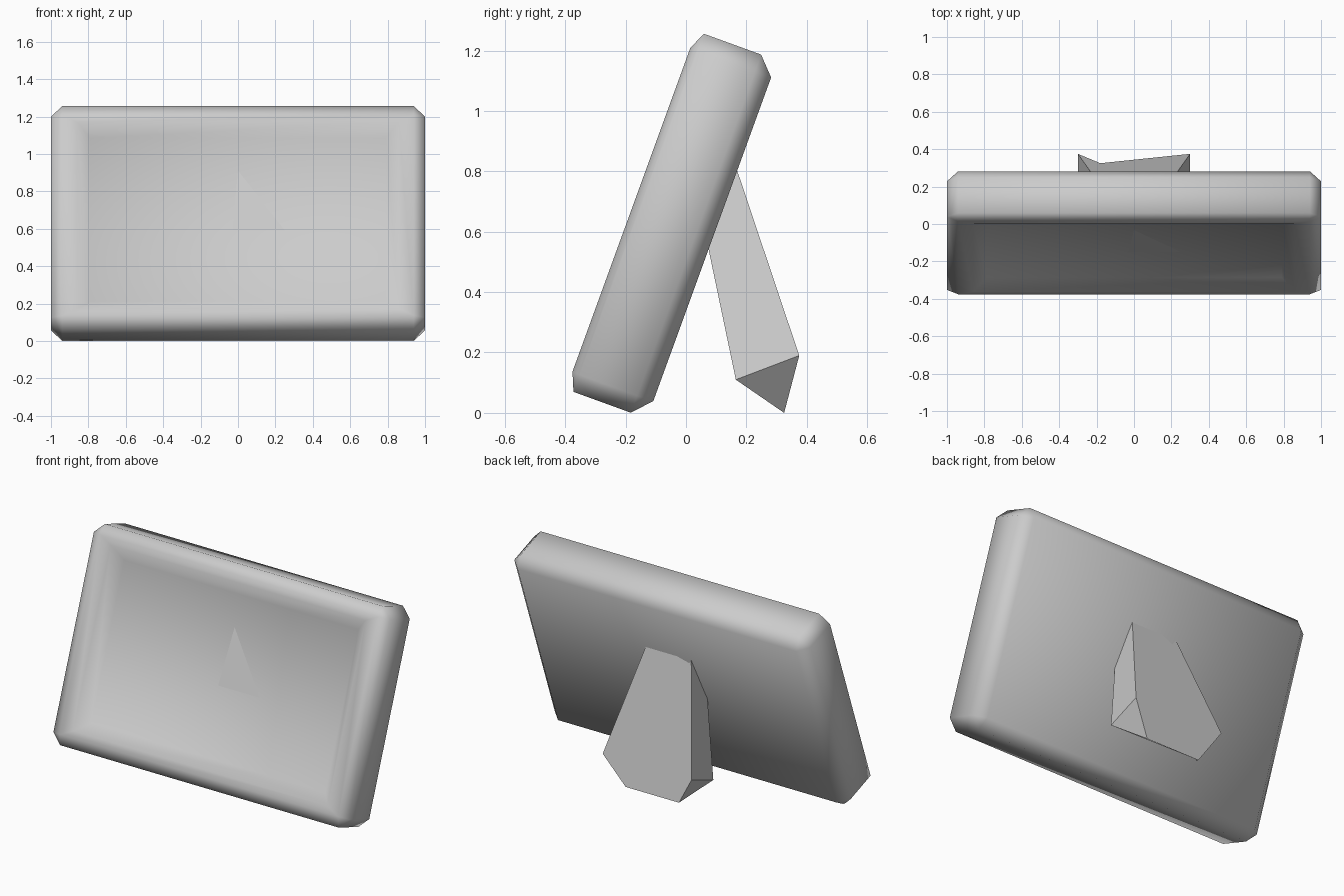
import bpy, bmesh, math
from mathutils import Matrix

cube = bpy.data.objects.get("Cube")
if cube:
    bpy.data.objects.remove(cube, do_unlink=True)

grey = bpy.data.materials.new("light grey")
grey.use_nodes = True
grey.diffuse_color = (0.6, 0.6, 0.6, 1)
grey.node_tree.nodes["Principled BSDF"].inputs["Base Color"].default_value = (0.6, 0.6, 0.6, 1)

# Lean the frame back 20 degrees about the x axis
LEAN = Matrix.Rotation(math.radians(-20), 4, 'X')


def finish(name, bm, angle=None, matrix=None):
    bmesh.ops.remove_doubles(bm, verts=bm.verts, dist=0.0005)
    if len(bm.faces) > 1:
        bmesh.ops.recalc_face_normals(bm, faces=bm.faces)
    if matrix:
        bm.transform(matrix)
    mesh = bpy.data.meshes.new(name)
    bm.to_mesh(mesh)
    bm.free()
    mesh.materials.append(grey)
    ob = bpy.data.objects.new(name, mesh)
    bpy.context.collection.objects.link(ob)
    if angle:
        bpy.ops.object.select_all(action='DESELECT')
        ob.select_set(True)
        bpy.context.view_layer.objects.active = ob
        bpy.ops.object.shade_smooth_by_angle(angle=math.radians(angle))
    return ob


def loft(rings):
    """Skin a list of equal rings of points and cap both ends."""
    bm = bmesh.new()
    loops = [[bm.verts.new(p) for p in ring] for ring in rings]
    for a, b in zip(loops, loops[1:]):
        for i in range(len(a)):
            j = (i + 1) % len(a)
            bm.faces.new((a[i], a[j], b[j], b[i]))
    bm.faces.new(loops[0])
    bm.faces.new(loops[-1])
    return bm


def ring(half, low, high, depth, cut=0.0):
    """Rectangle with cut corners, standing at one depth."""
    side = [(half, low + cut), (half, high - cut), (half - cut, high)]
    other = [(-half + cut, high), (-half, high - cut), (-half, low + cut)]
    base = [(-half + cut, low), (half - cut, low)]
    return [(x, depth, z) for x, z in side + other + base]


# Frame body: back, bevel, sides, front rim and recessed panel
frame = loft([
    ring(0.94, 0.0, 1.14, -0.115),
    ring(1.0, -0.062, 1.2, -0.172, 0.06),
    ring(1.0, -0.062, 1.2, -0.374, 0.06),
    ring(0.94, 0.0, 1.14, -0.4),
    ring(0.86, 0.04, 1.10, -0.4),
    ring(0.79, 0.10, 1.03, -0.341),
])
finish("frame", frame, 60, LEAN)

# Small triangular inlay on the panel
inlay = bmesh.new()
inlay.faces.new([inlay.verts.new(p) for p in
                 ((-0.03, -0.342, 0.505), (0.25, -0.342, 0.505), (0.0, -0.342, 0.845))])
finish("panel_inlay", inlay, matrix=LEAN)

# Support leg: front and back outlines share the tapered foot edge
def outline(top, wide):
    foot = (0.18, 0.325, 0.0)
    right = [top, wide, foot]
    return right + [(-x, y, z) for x, y, z in reversed(right)]


leg = loft([
    outline((0.126, 0.13, 0.92), (0.3, 0.375, 0.19)),
    outline((0.17, 0.05, 0.66), (0.3, 0.165, 0.11)),
])
finish("support_leg", leg, 30)
